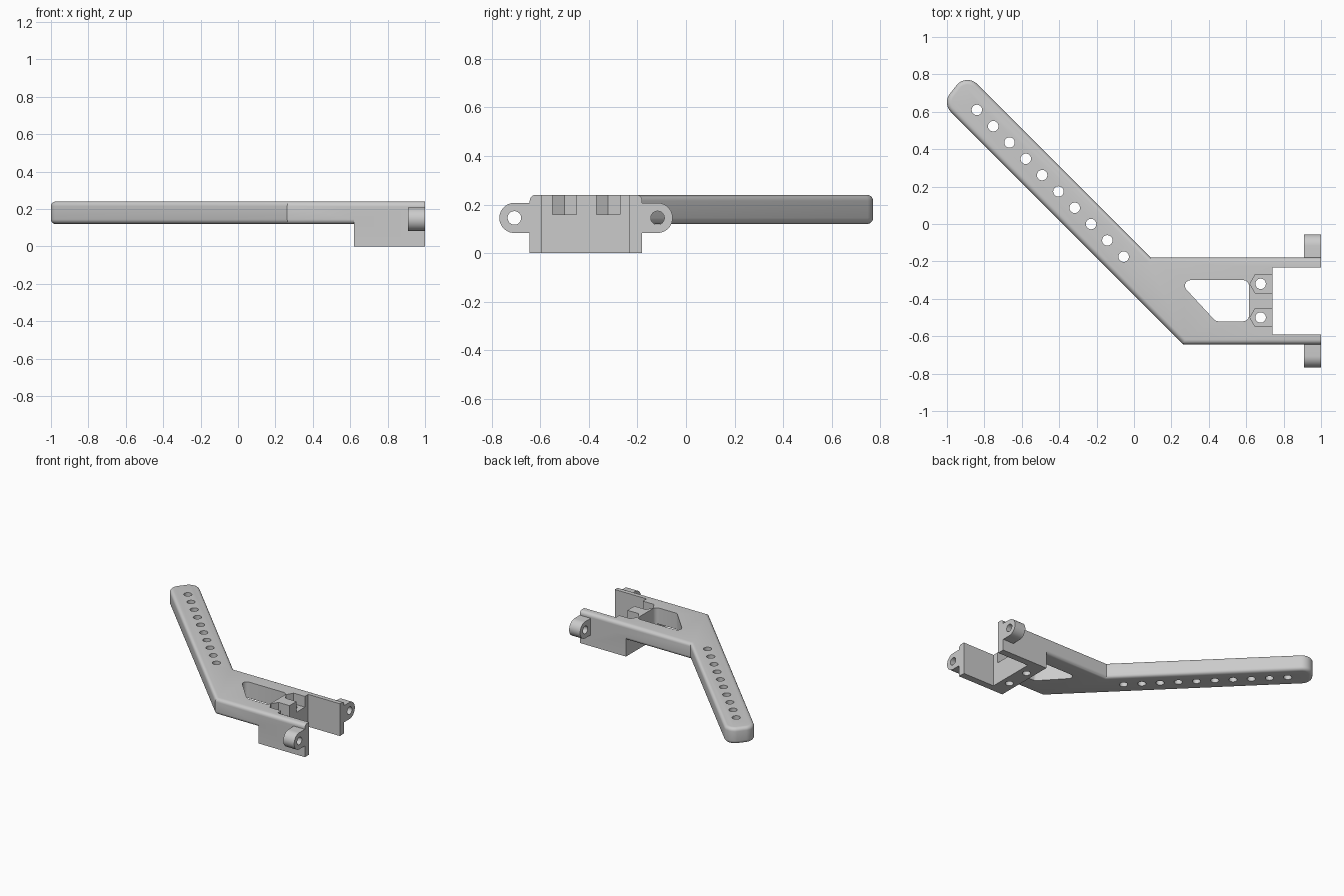
import bpy, bmesh
from math import pi, cos, sin, radians

cube = bpy.data.objects.get("Cube")
if cube:
    bpy.data.objects.remove(cube, do_unlink=True)

grey = bpy.data.materials.new("plain grey")
grey.use_nodes = True
GREY = (0.6, 0.6, 0.6, 1)
grey.diffuse_color = GREY
grey.node_tree.nodes["Principled BSDF"].inputs["Base Color"].default_value = GREY


def arc(cx, cy, r, start, end, steps=10):
    """Points on an arc, angles in degrees."""
    return [(cx + r * cos(radians(start + (end - start) * i / steps)),
             cy + r * sin(radians(start + (end - start) * i / steps))) for i in range(steps + 1)]


def prism(name, outline, low, high, axis="z", fillet=0, skip=None):
    """Extrude an outline along z or x, optionally rounding its rims."""
    bm = bmesh.new()
    place = (lambda a, b, h: (a, b, h)) if axis == "z" else (lambda a, b, h: (h, a, b))
    face = bm.faces.new([bm.verts.new(place(a, b, low)) for a, b in outline])
    moved = bmesh.ops.extrude_face_region(bm, geom=[face])["geom"]
    shift = place(0, 0, high - low)
    bmesh.ops.translate(bm, vec=shift, verts=[v for v in moved if isinstance(v, bmesh.types.BMVert)])
    bmesh.ops.recalc_face_normals(bm, faces=bm.faces)
    if fillet:
        rims = [e for e in bm.edges
                if abs(e.verts[0].co.z - e.verts[1].co.z) < 1e-5
                and not all(skip(v.co) for v in e.verts)]
        bmesh.ops.bevel(bm, geom=rims, offset=fillet, segments=5, profile=0.5, affect="EDGES")
    mesh = bpy.data.meshes.new(name)
    bm.to_mesh(mesh)
    bm.free()
    mesh.materials.append(grey)
    obj = bpy.data.objects.new(name, mesh)
    bpy.context.collection.objects.link(obj)
    return obj


def box(name, x0, x1, y0, y1, z0, z1):
    return prism(name, [(x0, y0), (x1, y0), (x1, y1), (x0, y1)], z0, z1)


def hole(x, y, axis="z", low=-0.1, high=0.4):
    return prism("hole_cutter", arc(x, y, 0.028, 0, 345, 23), low, high, axis)


def combine(target, tool, operation="DIFFERENCE"):
    """Apply a boolean and discard the tool."""
    tool.hide_render = True
    bpy.context.view_layer.objects.active = target
    mod = target.modifiers.new("boolean", "BOOLEAN")
    mod.operation = operation
    mod.solver = "EXACT"
    mod.object = tool
    bpy.ops.object.modifier_apply(modifier=mod.name)
    bpy.data.objects.remove(tool, do_unlink=True)


# Angled arm and straight root plate, with rounded rims
FRONT, BACK = -0.643, -0.18
outline = [(1, FRONT), (1, BACK), (0.09, BACK)]
outline += arc(-0.891, 0.695, 0.075, 45, 135)
outline += arc(-0.925, 0.651, 0.075, 135, 225)
outline += [(0.263, FRONT)]
bracket = prism("bracket_arm", outline, 0.12, 0.24, fillet=0.025, skip=lambda co: co.x > 0.99)

# Deep mounting block under the root
combine(bracket, box("mount_block", 0.62, 1, FRONT, BACK, 0, 0.212), "UNION")

# Open slot between the two cheeks
combine(bracket, box("slot_cutter", 0.74, 1.1, -0.592, -0.232, -0.1, 0.4))

# Window with softened corners
window = arc(0.585, -0.49, 0.03, -90, 0, 4) + arc(0.585, -0.33, 0.03, 0, 90, 4)
window += arc(0.302, -0.33, 0.03, 90, 225, 5) + arc(0.45, -0.49, 0.03, 225, 270, 3)
combine(bracket, prism("window_cutter", window, -0.1, 0.4))

# Row of adjustment holes
for i in range(10):
    combine(bracket, hole(-0.84 + 0.0872 * i, 0.61 - 0.0872 * i))

# Nut pockets open to the slot, each with a bolt hole
for y in (-0.32, -0.50):
    pocket = [(0.62, y), (0.648, y - 0.049), (0.8, y - 0.049), (0.8, y + 0.049), (0.648, y + 0.049)]
    combine(bracket, prism("pocket_cutter", pocket, 0.16, 0.4))
    combine(bracket, hole(0.677, y))

# Pivot ears outside each cheek
parts = [bracket]
for name, side, edge in (("front_ear", -1, FRONT), ("back_ear", 1, BACK)):
    y, r = edge + side * 0.063, 0.062
    tab = [(y + side * p, q) for p, q in arc(0, 0.145, r, -90, 90, 20)]
    tab += [(edge - side * 0.01, 0.145 + r), (edge - side * 0.01, 0.145 - r)]
    ear = prism(name, tab, 0.91, 1, "x")
    combine(ear, hole(y, 0.145, "x", 0.8, 1.1))
    parts.append(ear)

# Smooth the rounded surfaces, keep the corners crisp
bpy.ops.object.select_all(action="DESELECT")
for obj in parts:
    obj.select_set(True)
bpy.context.view_layer.objects.active = bracket
bpy.ops.object.shade_smooth_by_angle(angle=radians(30))
